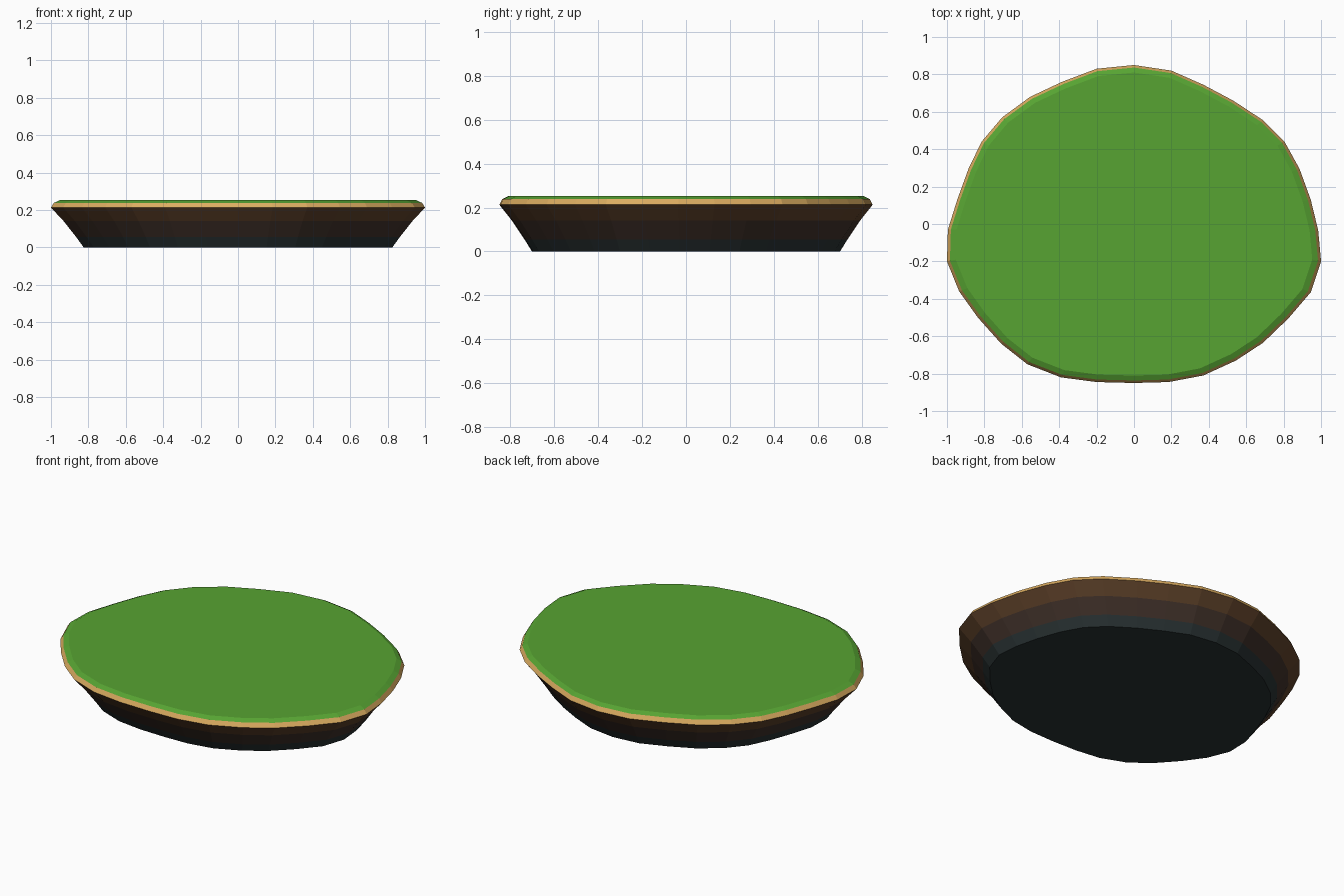
import bpy, bmesh

if "Cube" in bpy.data.objects:
    bpy.data.objects.remove(bpy.data.objects["Cube"])

# Outline of the rim seen from above, counter-clockwise from the back
OUTLINE = [(0, .85), (-.2, .83), (-.385, .76), (-.555, .68), (-.705, .57), (-.815, .44),
           (-.885, .295), (-.945, .13), (-.995, -.03), (-1, -.2), (-.935, -.36), (-.835, -.5),
           (-.71, -.64), (-.57, -.75), (-.39, -.82), (-.2, -.845), (0, -.85), (.185, -.845),
           (.37, -.81), (.545, -.73), (.69, -.635), (.825, -.505), (.945, -.365), (1, -.2),
           (.985, -.035), (.945, .13), (.885, .295), (.805, .44), (.69, .555), (.53, .66),
           (.37, .745), (.2, .82)]


def material(name, r, g, b):
    m = bpy.data.materials.new(name)
    m.diffuse_color = (r, g, b, 1)
    m.use_nodes = True
    m.node_tree.nodes["Principled BSDF"].inputs["Base Color"].default_value = m.diffuse_color
    return m


def stack(name, levels, mats, cap_mats):
    """Loft scaled copies of the outline; levels = (scale, z), one material per band."""
    bm = bmesh.new()
    rings = [[bm.verts.new((x * s, y * s, z)) for x, y in OUTLINE] for s, z in levels]
    n = len(OUTLINE)
    for k in range(len(rings) - 1):
        a, b = rings[k], rings[k + 1]
        for i in range(n):
            j = (i + 1) % n
            bm.faces.new((a[i], a[j], b[j], b[i])).material_index = k
    bm.faces.new(rings[0][::-1]).material_index = cap_mats[0]
    bm.faces.new(rings[-1]).material_index = cap_mats[1]
    bmesh.ops.recalc_face_normals(bm, faces=bm.faces)
    me = bpy.data.meshes.new(name)
    bm.to_mesh(me)
    bm.free()
    for m in mats:
        me.materials.append(m)
    ob = bpy.data.objects.new(name, me)
    bpy.context.collection.objects.link(ob)
    return ob


slate = material("slate", .022, .032, .033)
dark_earth = material("dark_earth", .05, .03, .022)
earth = material("earth", .11, .052, .022)
sand = material("sand", .72, .42, .12)
grass = material("grass", .095, .37, .032)

# Rock and earth body with the sandy rim
stack("island_body", [(.825, 0), (.865, .055), (.932, .14), (1, .213), (.984, .238)],
      [slate, dark_earth, earth, sand], (0, 3))

# Grass top with its bevelled edge
stack("grass_top", [(.984, .238), (.953, .252)], [grass], (0, 0))
